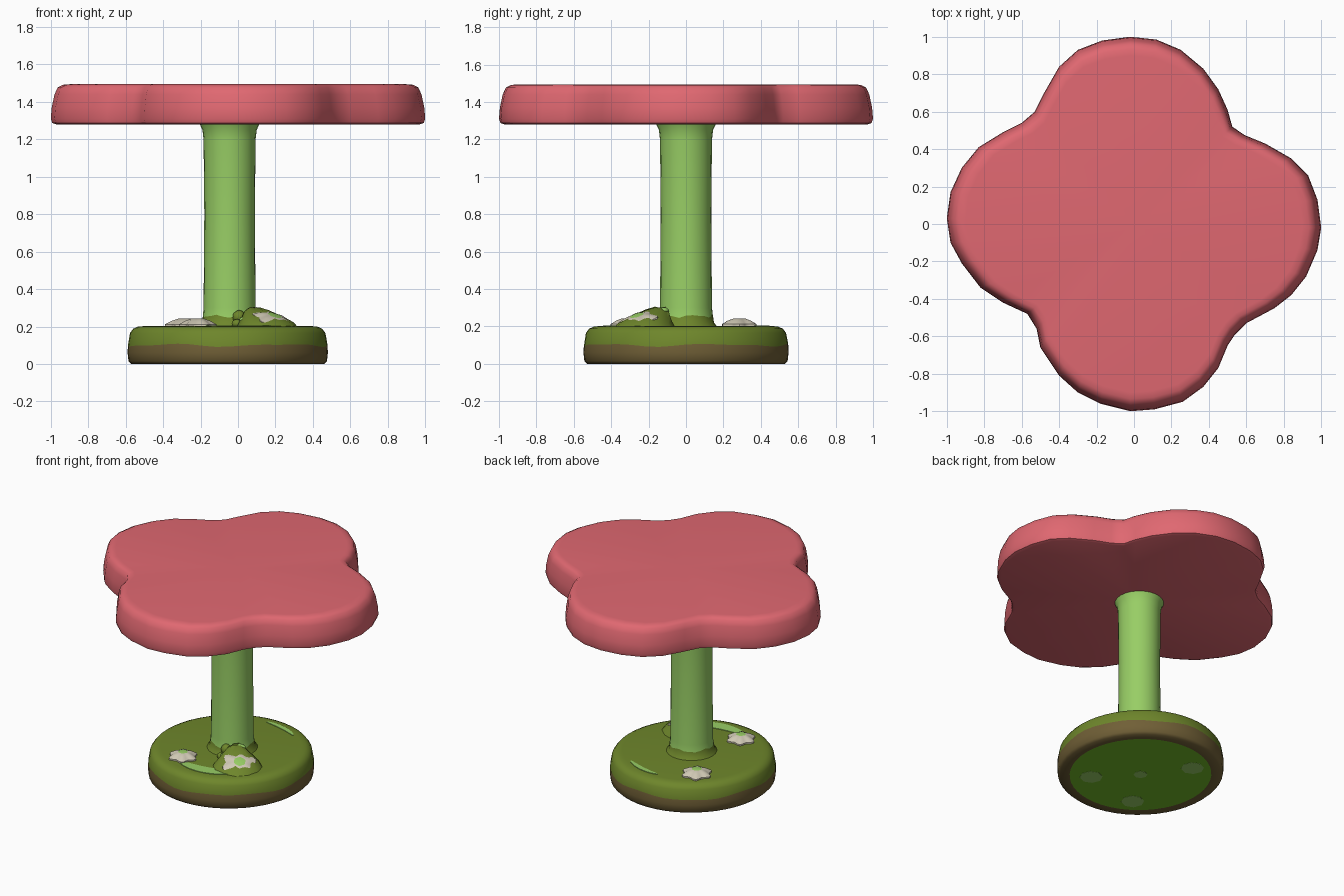
import bpy, bmesh, math
from mathutils import Vector, Matrix

if "Cube" in bpy.data.objects:
    bpy.data.objects.remove(bpy.data.objects["Cube"])


def material(name, r, g, b):
    lin = [((c / 255 + 0.055) / 1.055) ** 2.4 if c > 10 else c / 3295 for c in (r, g, b)]
    m = bpy.data.materials.new(name)
    m.diffuse_color = (*lin, 1)
    m.use_nodes = True
    m.node_tree.nodes["Principled BSDF"].inputs["Base Color"].default_value = m.diffuse_color
    return m


red = material("petal red", 224, 104, 113)
stem_green = material("light green", 152, 206, 101)
olive = material("moss green", 110, 134, 43)
dirt = material("dirt brown", 112, 95, 54)
cream = material("flower cream", 208, 201, 181)
under = material("underside green", 115, 188, 40)


def finish(name, bm, mats, angle=40):
    bmesh.ops.recalc_face_normals(bm, faces=bm.faces)
    me = bpy.data.meshes.new(name)
    bm.to_mesh(me)
    bm.free()
    ob = bpy.data.objects.new(name, me)
    bpy.context.collection.objects.link(ob)
    for m in mats:
        me.materials.append(m)
    bpy.ops.object.select_all(action='DESELECT')
    ob.select_set(True)
    bpy.context.view_layer.objects.active = ob
    bpy.ops.object.shade_smooth_by_angle(angle=math.radians(angle))
    return ob


def loft(name, rings, band_mats, mats, caps=(True, True), cap_mats=(0, 0), angle=40):
    """Skin a stack of closed point rings, fan-capped at the ends."""
    bm = bmesh.new()
    vr = [[bm.verts.new(p) for p in r] for r in rings]
    n = len(rings[0])
    for k in range(len(vr) - 1):
        for i in range(n):
            j = (i + 1) % n
            f = bm.faces.new((vr[k][i], vr[k][j], vr[k + 1][j], vr[k + 1][i]))
            f.material_index = band_mats[k]
    for on, ring, mi in zip(caps, (vr[0], vr[-1]), cap_mats):
        if on:
            c = bm.verts.new(sum((v.co for v in ring), Vector()) / n)
            for i in range(n):
                f = bm.faces.new((ring[i], ring[(i + 1) % n], c))
                f.material_index = mi
    return finish(name, bm, mats, angle)


def circle(cx, cy, r, z, n, sy=1.0, wave=0.0):
    out = []
    for i in range(n):
        a = math.tau * i / n
        dz = wave * (math.sin(5 * a) + 0.6 * math.sin(9 * a + 1))
        out.append(Vector((cx + r * math.cos(a), cy + r * sy * math.sin(a), z + dz)))
    return out


# Four-lobed table top
outline = [(1, -.02), (.98, .13), (.93, .26), (.84, .35), (.7, .43), (.59, .475), (.525, .52),
           (.5, .61), (.45, .72), (.37, .83), (.25, .93), (.12, .985), (-.02, 1),
           (-.17, .98), (-.3, .93), (-.4, .84), (-.48, .7), (-.53, .6), (-.6, .54),
           (-.7, .49), (-.83, .41), (-.92, .3), (-.98, .17), (-1, .03), (-.98, -.1),
           (-.92, -.21), (-.82, -.34), (-.7, -.42), (-.57, -.48), (-.52, -.56),
           (-.5, -.66), (-.4, -.81), (-.3, -.9), (-.18, -.96), (-.02, -1), (.11, -.99),
           (.26, -.95), (.37, -.87), (.45, -.77), (.5, -.65), (.54, -.59), (.6, -.53),
           (.75, -.45), (.84, -.38), (.92, -.28), (.98, -.14)]
layers = [(.97, 1.28), (.992, 1.287), (1, 1.31), (.995, 1.37), (.98, 1.44),
          (.963, 1.477), (.935, 1.491), (.9, 1.494)]
loft("table_top", [[Vector((x * s, y * s, z)) for x, y in outline] for s, z in layers],
     [0] * 7, [red], angle=50)

# Stem with flared ends and a mossy foot
prof = [(.17, .195, 0), (.15, .22, 0), (.143, .255, .006), (.139, .3, 0), (.135, .8, 0),
        (.139, 1.2, 0), (.145, 1.25, 0), (.162, 1.287, 0)]
loft("stem", [circle(-.045, 0, r, z, 24, 1, w) for r, z, w in prof],
     [1, 1, 0, 0, 0, 0, 0], [stem_green, olive])

# Round base: moss above, dirt below with a wavy border, green underside
prof = [(.455, 0, 0), (.515, 0, 0), (.53, .015, 0), (.535, .06, 0), (.533, .1, .006),
        (.522, .165, 0), (.505, .188, 0), (.48, .199, 0), (.45, .202, 0)]
loft("base", [circle(-.055, 0, r, z, 48, 1.025, w) for r, z, w in prof],
     [1, 1, 1, 1, 0, 0, 0, 0], [olive, dirt, under], cap_mats=(2, 0), angle=50)


# Light crescents painted on the moss
def crescent(name, a0, a1, r_mid, width):
    bm = bmesh.new()
    n = 14
    rows = []
    for i in range(n + 1):
        t = i / n
        a = math.radians(a0 + (a1 - a0) * t)
        w = width * (0.15 + 0.85 * math.sin(math.pi * t) ** 0.6) / 2
        rows.append([bm.verts.new((-.055 + r * math.cos(a), r * math.sin(a), .206))
                     for r in (r_mid - w, r_mid + w)])
    for p, q in zip(rows, rows[1:]):
        bm.faces.new((p[0], p[1], q[1], q[0]))
    ext = bmesh.ops.extrude_face_region(bm, geom=bm.faces[:])
    for v in ext["geom"]:
        if isinstance(v, bmesh.types.BMVert):
            v.co.z -= .007
    finish(name, bm, [stem_green])


crescent("back_crescent", 57, 93, .435, .035)
crescent("front_crescent", 250, 316, .405, .085)

# Mossy mound leaning on the stem
mound = [(.155, -.225, .165, .195), (.15, -.22, .145, .222), (.13, -.195, .11, .25),
         (.1, -.16, .065, .285), (.085, -.14, .03, .3)]
loft("mound", [circle(x, y, r, z, 12, 1, .004) for x, y, r, z in mound], [0] * 4, [olive],
     caps=(False, True))


# Small lumps and leaves around the mound
def lump(name, loc, size, mat):
    bm = bmesh.new()
    bmesh.ops.create_icosphere(bm, subdivisions=2, radius=1)
    bmesh.ops.transform(bm, matrix=Matrix.Translation(loc) @ Matrix.Diagonal((*size, 1)),
                        verts=bm.verts)
    finish(name, bm, [mat])


lump("moss_lump_left", (.005, -.14, .25), (.035, .035, .038), olive)
lump("moss_lump_low", (-.005, -.18, .215), (.03, .03, .025), olive)
lump("leaf_left", (.045, -.2, .235), (.04, .035, .02), stem_green)
lump("leaf_top", (.1, -.12, .285), (.045, .03, .018), stem_green)


# Flowers: domed wavy petals with a light green centre
def flower(name, loc, r, normal, height):
    n = 36
    rings = []
    for f, z in ((1, -.02), (1, .0), (.7, height * .6), (.36, height)):
        ring = []
        for i in range(n):
            a = math.tau * i / n
            k = r * f * (1 + .13 * f * math.cos(6 * a))
            ring.append(Vector((k * math.cos(a), k * math.sin(a), z)))
        rings.append(ring)
    rot = Vector((0, 0, 1)).rotation_difference(Vector(normal).normalized())
    rings = [[rot @ p + Vector(loc) for p in ring] for ring in rings]
    loft(name, rings, [0, 0, 0], [cream, stem_green], cap_mats=(1, 1))


flower("mound_flower", (.19, -.255, .237), .105, (.3, -.3, 1), .025)
flower("front_flower", (-.215, -.315, .212), .088, (0, 0, 1), .03)
flower("back_flower", (-.285, .285, .212), .092, (0, 0, 1), .03)

# Pale patches on the underside beneath each flower and the stem
for name, x, y, r in (("mound", .17, -.23, .075), ("front", -.24, -.3, .075),
                      ("back", -.26, .28, .075), ("stem", -.055, 0, .045)):
    loft(name + "_under_patch", [circle(x, y, r, z, 8) for z in (0, .002)], [0], [stem_green])
    bpy.data.objects[name + "_under_patch"].location.z = -.001
